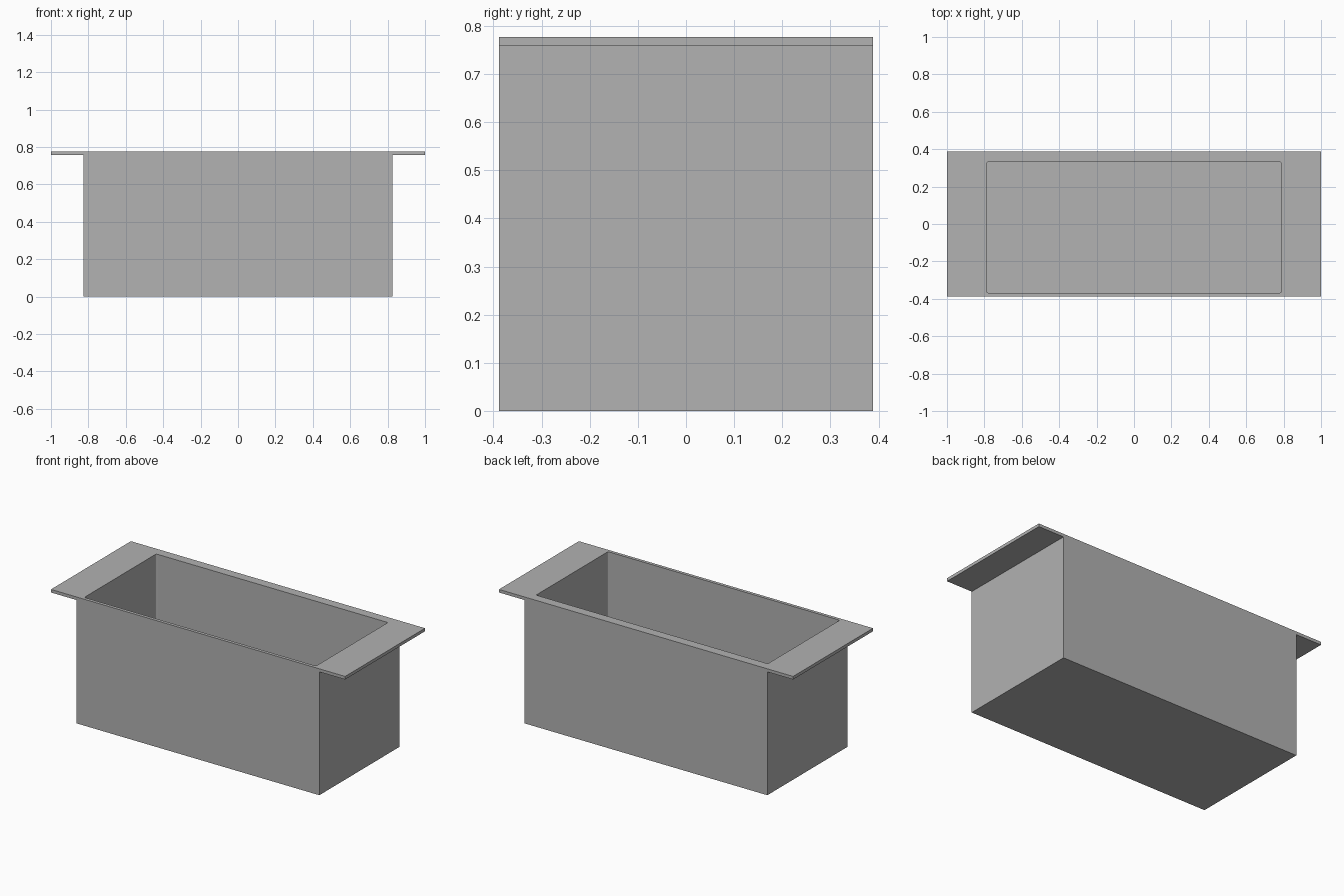
import bpy
import bmesh
from mathutils import Matrix

cube = bpy.data.objects.get("Cube")
if cube:
    bpy.data.objects.remove(cube, do_unlink=True)

# Overall dimensions
HALF_LENGTH, HALF_DEPTH = 1.0, 0.388
BODY_HALF, HEIGHT, LIP = 0.825, 0.777, 0.019
CAVITY_HALF, CAVITY_FRONT, CAVITY_BACK = 0.788, -0.368, 0.331
FLOOR, CORNER = 0.035, 0.008

# Single grey material
grey = bpy.data.materials.new("plain_grey")
grey.use_nodes = True
colour = (0.445, 0.445, 0.445, 1.0)
grey.diffuse_color = colour
grey.node_tree.nodes["Principled BSDF"].inputs["Base Color"].default_value = colour


def make_object(name, bm):
    bmesh.ops.recalc_face_normals(bm, faces=bm.faces)
    mesh = bpy.data.meshes.new(name)
    bm.to_mesh(mesh)
    bm.free()
    mesh.materials.append(grey)
    obj = bpy.data.objects.new(name, mesh)
    bpy.context.collection.objects.link(obj)
    return obj


# Trough body and end flanges: one T-shaped profile extruded front to back
half = [(BODY_HALF, 0), (BODY_HALF, HEIGHT - LIP),
        (HALF_LENGTH, HEIGHT - LIP), (HALF_LENGTH, HEIGHT)]
profile = half + [(-x, z) for x, z in reversed(half)]
bm = bmesh.new()
face = bm.faces.new([bm.verts.new((x, -HALF_DEPTH, z)) for x, z in profile])
ext = bmesh.ops.extrude_face_region(bm, geom=[face])
moved = [g for g in ext["geom"] if isinstance(g, bmesh.types.BMVert)]
bmesh.ops.translate(bm, verts=moved, vec=(0, 2 * HALF_DEPTH, 0))
trough = make_object("trough_with_flanges", bm)

# Cavity cutter: box with slightly rounded upright corners
top = HEIGHT + 0.1
bm = bmesh.new()
size = (2 * CAVITY_HALF, CAVITY_BACK - CAVITY_FRONT, top - FLOOR)
centre = (0, (CAVITY_FRONT + CAVITY_BACK) / 2, (top + FLOOR) / 2)
bmesh.ops.create_cube(bm, size=1, matrix=Matrix.Translation(centre) @ Matrix.Diagonal((*size, 1)))
upright = [e for e in bm.edges if abs(e.verts[0].co.z - e.verts[1].co.z) > 0.1]
bmesh.ops.bevel(bm, geom=upright, offset=CORNER, segments=3, profile=0.5, affect='EDGES')
cutter = make_object("cavity_cutter", bm)
cutter.hide_render = True

# Hollow out the trough
cut = trough.modifiers.new("cavity", 'BOOLEAN')
cut.operation = 'DIFFERENCE'
cut.solver = 'EXACT'
cut.object = cutter
bpy.context.view_layer.objects.active = trough
trough.select_set(True)
bpy.ops.object.modifier_apply(modifier=cut.name)
bpy.data.objects.remove(cutter, do_unlink=True)
